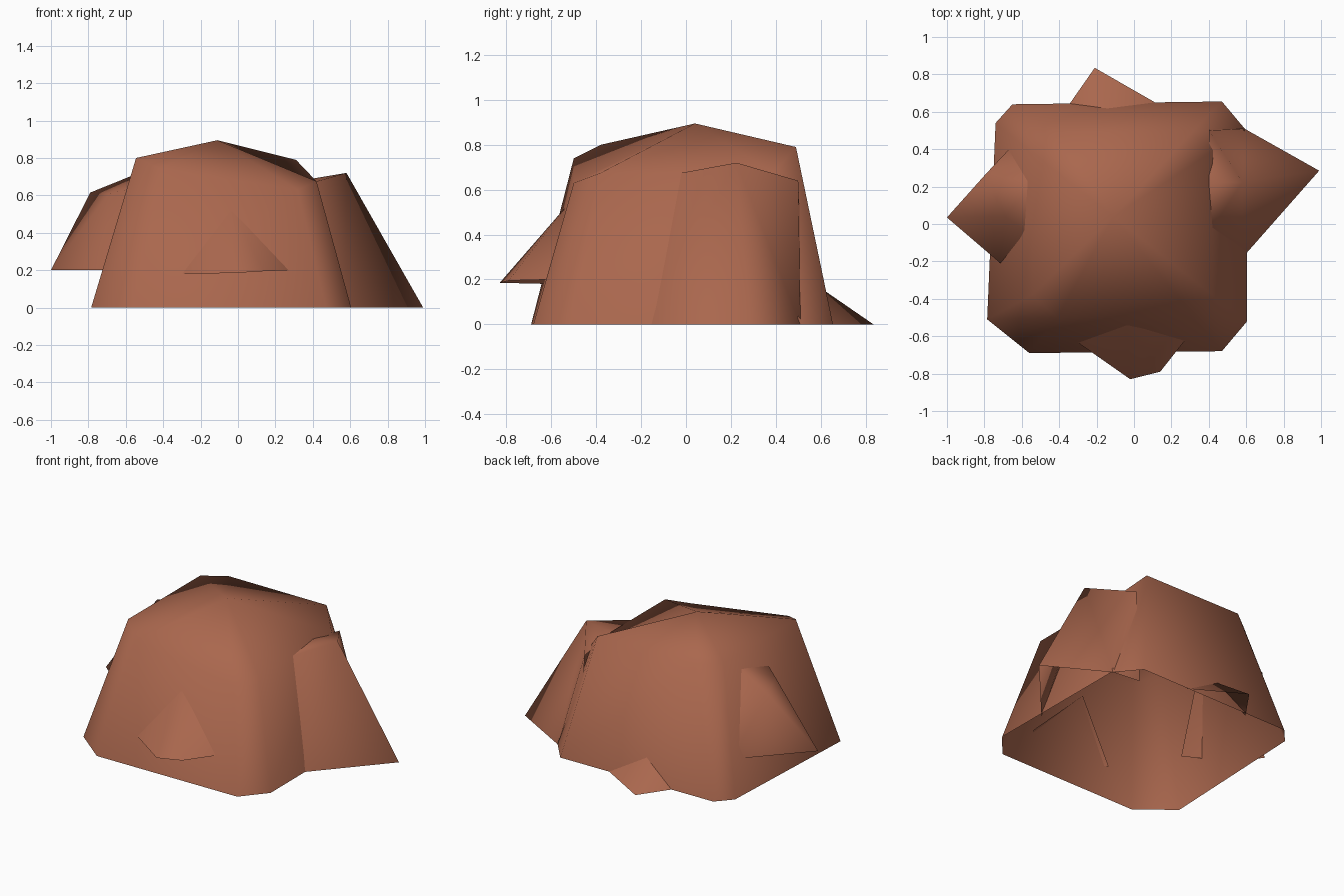
import bpy

if "Cube" in bpy.data.objects:
    bpy.data.objects.remove(bpy.data.objects["Cube"])

clay = bpy.data.materials.new("red_brown_rock")
clay.diffuse_color = (0.40, 0.135, 0.075, 1)
clay.use_nodes = True
clay.node_tree.nodes["Principled BSDF"].inputs["Base Color"].default_value = clay.diffuse_color


def rock(name, verts, faces):
    """Open-bottomed, smooth-shaded rock shell."""
    me = bpy.data.meshes.new(name)
    me.from_pydata(verts, [], faces)
    me.materials.append(clay)
    for p in me.polygons:
        p.use_smooth = True
    ob = bpy.data.objects.new(name, me)
    bpy.context.collection.objects.link(ob)
    return ob


def spur(name, base, top):
    """Outcrop: one fan of faces from a single peak over an open base chain."""
    n = len(base)
    return rock(name, base + [top], [(i, i + 1, n) for i in range(n - 1)])


# Main boulder: bottom ring, top ring and a shallow peak
bottom = [(-.56, -.69, 0), (.47, -.68, 0), (.605, -.52, 0), (.6, .5, 0),
          (.47, .655, 0), (-.65, .64, 0), (-.74, .54, 0), (-.785, -.51, 0)]
top = [(-.41, -.5, .74), (.32, -.5, .63), (.42, -.38, .675), (.42, .39, .675),
       (.31, .49, .79), (-.41, .49, .79), (-.545, .38, .80), (-.545, -.38, .80)]
ring = [(i, (i + 1) % 8) for i in range(8)]
rock("main_boulder", bottom + top + [(-.11, .04, .895)],
     [(a, b, b + 8, a + 8) for a, b in ring] + [(a + 8, b + 8, 16) for a, b in ring])

# Front and back outcrops
spur("front_outcrop", [(-.32, -.62, .18), (-.02, -.83, .185), (.14, -.79, .195),
                       (.29, -.60, .20)], (-.04, -.53, .53))
spur("back_outcrop", [(.13, .64, 0), (-.21, .835, 0), (-.36, .62, 0)], (-.14, .61, .155))

# Right outcrop: tall wedge running out to a point
rock("right_outcrop",
     [(.58, -.18, 0), (.99, .285, 0), (.59, .51, 0), (.40, .53, 0),
      (.42, -.02, .675), (.58, .225, .72), (.40, .50, .64), (.40, .22, .69)],
     [(0, 1, 5, 4), (1, 2, 5), (2, 6, 5), (2, 3, 6), (4, 5, 7), (5, 6, 7)])

# Left outcrop: raised wedge with its open base at z = 0.2
rock("left_outcrop",
     [(-.64, .43, .2), (-1.0, .035, .2), (-.72, -.205, .2), (-.60, -.27, .2),
      (-.79, .27, .615), (-.69, .04, .61), (-.53, .22, .72), (-.55, -.06, .64)],
     [(0, 1, 4), (1, 2, 5), (1, 5, 4), (2, 3, 7), (2, 7, 5), (4, 5, 6),
      (5, 7, 6), (0, 4, 6)])
